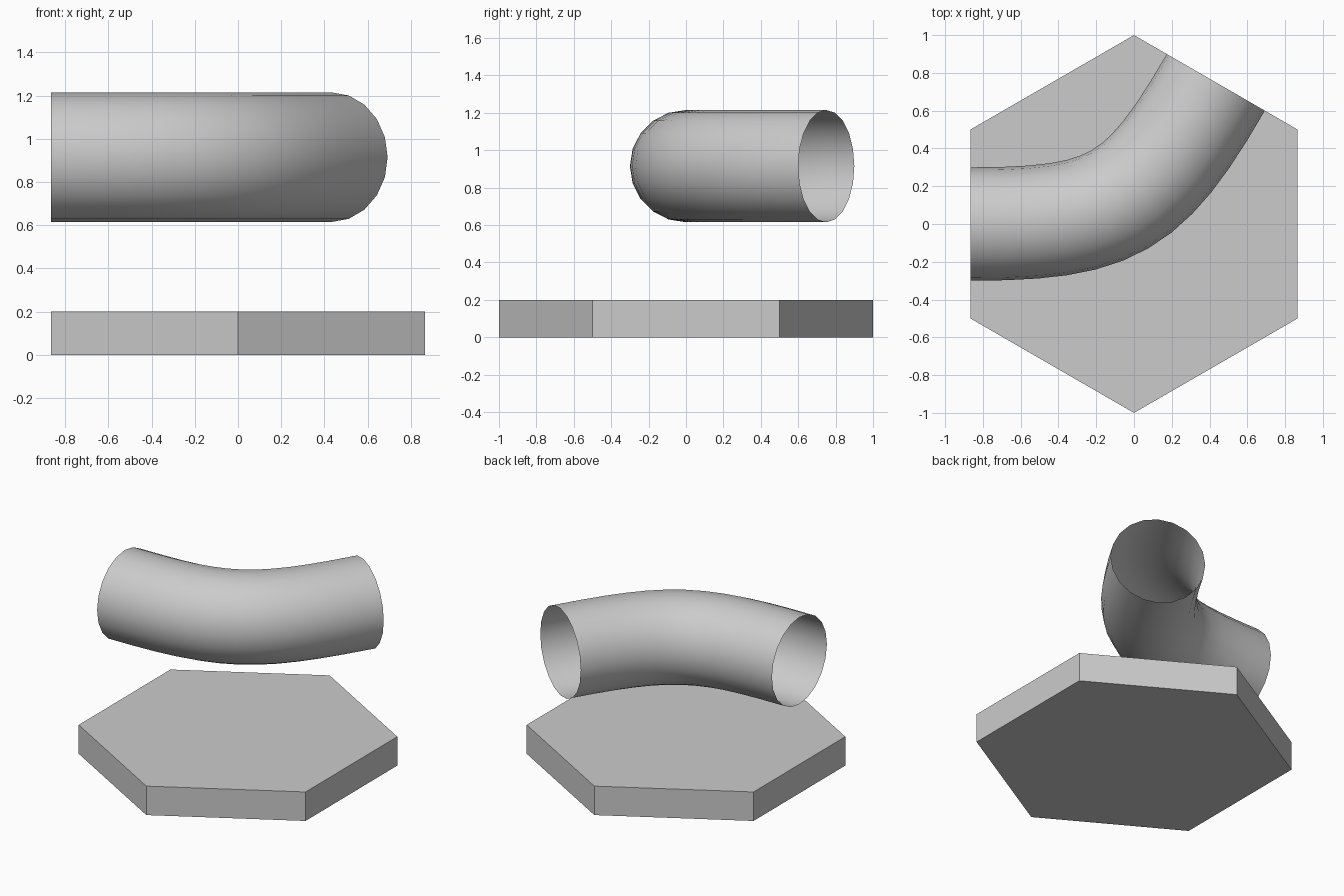
import bpy
from math import radians, cos, sin
from mathutils import Vector

if "Cube" in bpy.data.objects:
    bpy.data.objects.remove(bpy.data.objects["Cube"])

# Hexagonal base slab with corners on the y axis
bpy.ops.mesh.primitive_cylinder_add(vertices=6, radius=1, depth=0.2, location=(0, 0, 0.1))
bpy.context.object.name = "hex_base"

# Open bent pipe joining the midpoints of two hexagon sides
apothem, handle, height = cos(radians(30)), 0.87, 0.915
curve = bpy.data.curves.new("bent_pipe", 'CURVE')
curve.dimensions = '3D'
curve.fill_mode = 'FULL'
curve.bevel_depth = 0.3
curve.bevel_resolution = 8
curve.resolution_u = 12
spline = curve.splines.new('BEZIER')
spline.bezier_points.add(1)
for point, angle, inward in zip(spline.bezier_points, (180, 60), (1, -1)):
    end = Vector((cos(radians(angle)), sin(radians(angle)), 0)) * apothem
    up = Vector((0, 0, height))
    point.handle_left_type = point.handle_right_type = 'FREE'
    point.co = end + up
    point.handle_right = end * (1 - inward * handle) + up
    point.handle_left = end * (1 + inward * handle) + up
pipe = bpy.data.objects.new("bent_pipe", curve)
bpy.context.collection.objects.link(pipe)

# Turn the pipe into a smooth mesh
bpy.ops.object.select_all(action='DESELECT')
pipe.select_set(True)
bpy.context.view_layer.objects.active = pipe
bpy.ops.object.convert(target='MESH')
bpy.ops.object.shade_smooth()
